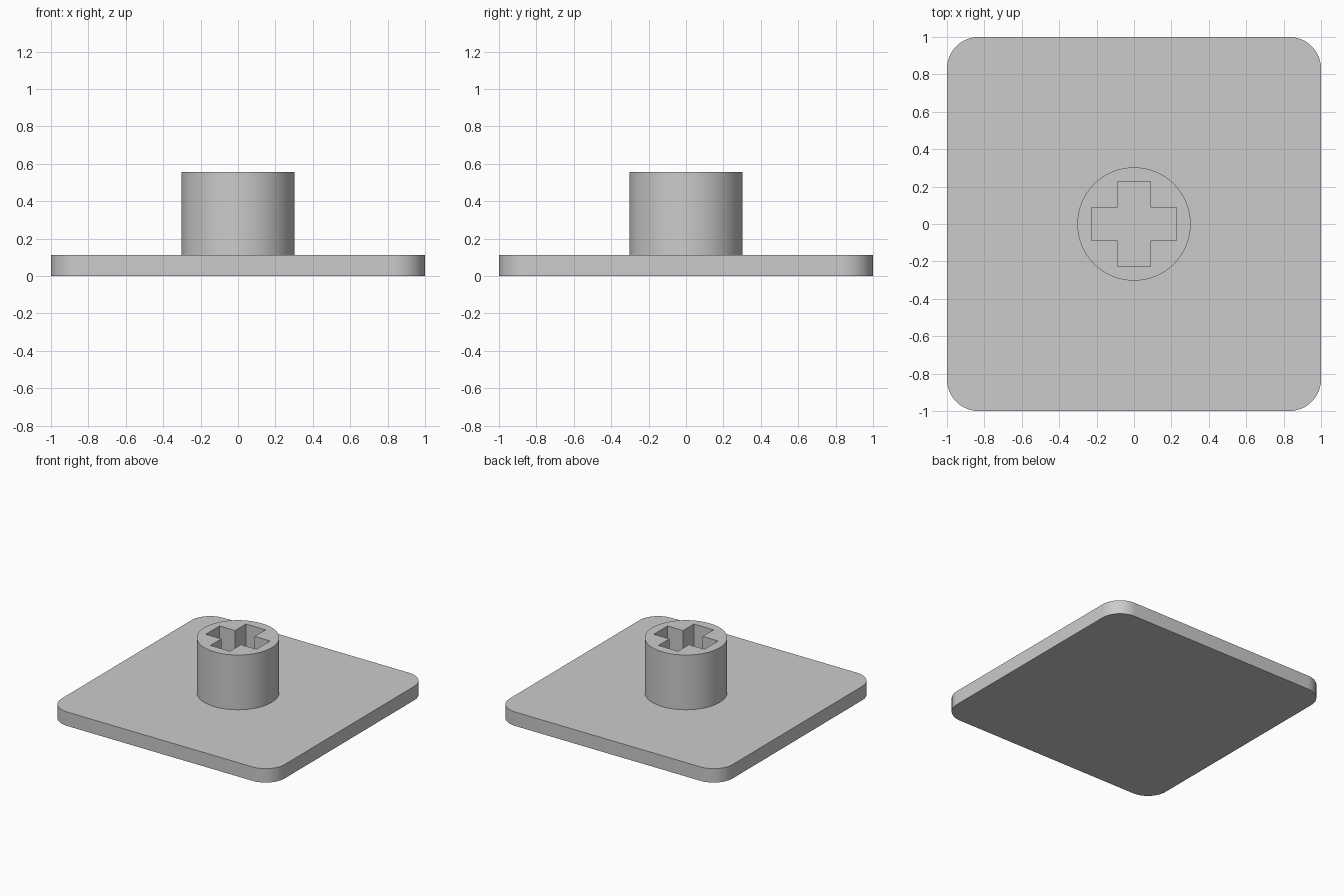
import bpy, bmesh
from math import cos, sin, pi, radians

default = bpy.data.objects.get("Cube")
if default:
    bpy.data.objects.remove(default, do_unlink=True)

PLATE_TOP = 0.113
STEM_TOP = 0.557
STEM_RADIUS = 0.303
CORNER_RADIUS = 0.17
ARM_LENGTH, ARM_HALF_WIDTH = 0.227, 0.088

grey = bpy.data.materials.new("plain_grey")
grey.use_nodes = True
colour = (0.6, 0.6, 0.6, 1)
grey.diffuse_color = colour
grey.node_tree.nodes["Principled BSDF"].inputs["Base Color"].default_value = colour


def arc(cx, cy, radius, start, sweep, steps):
    return [(cx + radius * cos(start + sweep * i / steps),
             cy + radius * sin(start + sweep * i / steps)) for i in range(steps + 1)]


def turn(points, quarter):
    """Rotate points by quarter turns about the origin."""
    for _ in range(quarter):
        points = [(-y, x) for x, y in points]
    return points


def extrude_outlines(name, outlines, bottom, top):
    """Fill closed outlines (inner ones become holes) and extrude them."""
    curve = bpy.data.curves.new(name + "_profile", "CURVE")
    curve.dimensions = "2D"
    curve.fill_mode = "BOTH"
    curve.extrude = (top - bottom) / 2
    for points in outlines:
        spline = curve.splines.new("POLY")
        spline.points.add(len(points) - 1)
        for p, (x, y) in zip(spline.points, points):
            p.co = (x, y, 0, 1)
        spline.use_cyclic_u = True
    helper = bpy.data.objects.new(name + "_profile", curve)
    bpy.context.collection.objects.link(helper)
    graph = bpy.context.evaluated_depsgraph_get()
    mesh = bpy.data.meshes.new_from_object(helper.evaluated_get(graph))
    bpy.data.objects.remove(helper, do_unlink=True)

    bm = bmesh.new()
    bm.from_mesh(mesh)
    bmesh.ops.remove_doubles(bm, verts=bm.verts, dist=0.0001)
    bmesh.ops.translate(bm, verts=bm.verts, vec=(0, 0, (top + bottom) / 2))
    bmesh.ops.recalc_face_normals(bm, faces=bm.faces)
    bm.to_mesh(mesh)
    bm.free()
    mesh.materials.clear()
    mesh.materials.append(grey)

    obj = bpy.data.objects.new(name, mesh)
    bpy.context.collection.objects.link(obj)
    bpy.ops.object.select_all(action="DESELECT")
    obj.select_set(True)
    bpy.context.view_layer.objects.active = obj
    bpy.ops.object.shade_smooth_by_angle(angle=radians(30))
    return obj


# Square base plate with rounded corners
c = 1 - CORNER_RADIUS
corner = arc(c, c, CORNER_RADIUS, 0, pi / 2, 16)
rounded_square = [p for q in range(4) for p in turn(corner, q)]
extrude_outlines("base_plate", [rounded_square], 0, PLATE_TOP)

# Round stem with a cross-shaped socket reaching down to the plate
circle = arc(0, 0, STEM_RADIUS, 0, 2 * pi, 64)[:-1]
w, a = ARM_HALF_WIDTH, ARM_LENGTH
arm = [(a, -w), (a, w), (w, w)]
cross = [p for q in range(4) for p in turn(arm, q)]
extrude_outlines("socket_stem", [circle, cross], PLATE_TOP - 0.01, STEM_TOP)
